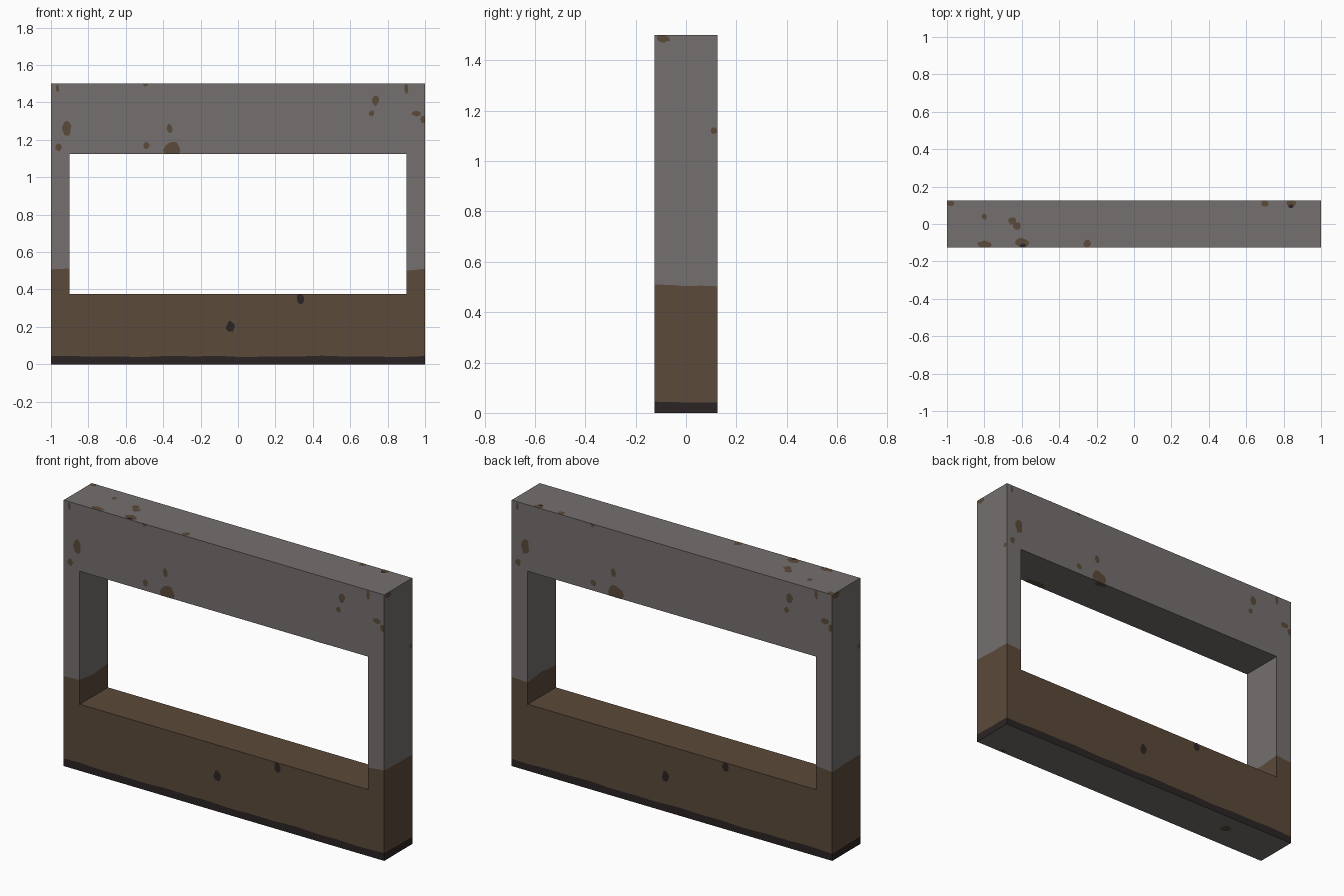
import bpy, bmesh, math, random
from mathutils import Vector

if "Cube" in bpy.data.objects:
    bpy.data.objects.remove(bpy.data.objects["Cube"])

random.seed(4)


def material(name, rgb):
    lin = [((c / 255 + 0.055) / 1.055) ** 2.4 for c in rgb]
    m = bpy.data.materials.new(name)
    m.diffuse_color = (*lin, 1)
    m.use_nodes = True
    m.node_tree.nodes["Principled BSDF"].inputs["Base Color"].default_value = m.diffuse_color
    return m


MATS = [material("concrete grey", (117, 112, 110)),
        material("dirt brown", (91, 74, 58)),
        material("grime black", (44, 36, 36))]


def make_object(name, bm):
    me = bpy.data.meshes.new(name)
    bm.to_mesh(me)
    bm.free()
    ob = bpy.data.objects.new(name, me)
    bpy.context.collection.objects.link(ob)
    for m in MATS:
        me.materials.append(m)
    return ob


# Wall frame: grid of cells minus the window opening, extruded in depth
GRIME, DIRT, D = 0.042, 0.505, 0.125
xs = [-1] + [-0.9 + 0.075 * i for i in range(25)] + [1]
zs = [0, GRIME, 0.375, DIRT, 1.125, 1.5]
bm = bmesh.new()
grid = [[bm.verts.new((x, -D, z)) for z in zs] for x in xs]
for i in range(len(xs) - 1):
    for j in range(len(zs) - 1):
        if j in (2, 3) and 0 < i < len(xs) - 2:
            continue
        bm.faces.new((grid[i][j], grid[i + 1][j], grid[i + 1][j + 1], grid[i][j + 1]))
loose = [v for v in bm.verts if not v.link_faces]
bmesh.ops.delete(bm, geom=loose, context='VERTS')
ext = bmesh.ops.extrude_face_region(bm, geom=bm.faces[:])
for v in ext["geom"]:
    if isinstance(v, bmesh.types.BMVert):
        v.co.y = D
for y in (-0.06, 0, 0.06):
    bmesh.ops.bisect_plane(bm, geom=bm.verts[:] + bm.edges[:] + bm.faces[:],
                           plane_co=(0, y, 0), plane_no=(0, 1, 0))
bmesh.ops.recalc_face_normals(bm, faces=bm.faces[:])

# Dirt bands by height, underside stays clean
for f in bm.faces:
    z = f.calc_center_median().z
    if f.normal.z < -0.5 or z > DIRT:
        f.material_index = 0
    else:
        f.material_index = 2 if z < GRIME else 1

# Uneven band edges
for v in bm.verts:
    wave = math.sin(9 * v.co.x + 20 * v.co.y) + math.sin(23 * v.co.x - 31 * v.co.y)
    if abs(v.co.z - DIRT) < 1e-4:
        v.co.z += 0.004 * wave
    elif abs(v.co.z - GRIME) < 1e-4:
        v.co.z += 0.002 * wave
make_object("window_wall", bm)

# Stains: thin irregular patches clipped to their face
E = D + 0.001
SIDES = {
    "front": (lambda a, b, e: (a, -D - e, b), (0, -1, 0)),
    "back": (lambda a, b, e: (-a, D + e, b), (0, 1, 0)),
    "right": (lambda a, b, e: (1 + e, a, b), (1, 0, 0)),
    "left": (lambda a, b, e: (-1 - e, -a, b), (-1, 0, 0)),
    "top": (lambda a, b, e: (a, b, 1.5 + e), (0, 0, 1)),
    "bottom": (lambda a, b, e: (a, b, -e), (0, 0, -1)),
    "soffit": (lambda a, b, e: (a, b, 1.125 - e), (0, 0, -1)),
}
HEAD = (-1, 1, 1.125, 1.5)
SILL = (-1, 1, 0, 0.375)
FLAT = (-1, 1, -D, D)
END = (-D, D, 0, 1.5)


def patch(bm, side, box, a, b, ra, rb, mat):
    place, normal = SIDES[side]
    pts = []
    for k in range(12):
        t = 2 * math.pi * k / 12
        r = random.uniform(0.85, 1.15)
        p = (min(max(a + ra * r * math.cos(t), box[0]), box[1]),
             min(max(b + rb * r * math.sin(t), box[2]), box[3]))
        if p not in pts:
            pts.append(p)
    f = bm.faces.new([bm.verts.new(place(*p, 0.0008 * mat)) for p in pts])
    f.normal_update()
    if f.normal.dot(Vector(normal)) < 0:
        f.normal_flip()
    f.material_index = mat


head_stains = [(-.35, 1.145, .045, .05), (-.365, 1.26, .015, .023), (-.49, 1.17, .017, .018),
               (-.96, 1.16, .017, .02), (-.915, 1.26, .024, .042), (-.495, 1.5, .015, .015),
               (-.965, 1.475, .008, .02), (.735, 1.41, .02, .026), (.715, 1.34, .015, .017),
               (.9, 1.475, .01, .028), (.955, 1.34, .024, .016), (.99, 1.31, .014, .02)]
sill_spots = [(.335, .35, .02, .027), (-.04, .2, .022, .028)]
top_stains = [(-.8, -.11, .04, .02), (-.8, .04, .013, .015), (-.65, .015, .022, .02),
              (-.625, -.01, .02, .02), (-.6, -.1, .035, .026), (-.25, -.105, .02, .02),
              (.7, .11, .02, .018), (.84, .11, .025, .02), (-.98, .11, .018, .016)]

bm = bmesh.new()
for side in ("front", "back"):
    for s in head_stains:
        patch(bm, side, HEAD, *s, 1)
    for s in sill_spots:
        patch(bm, side, SILL, *s, 2)
for side in ("right", "left"):
    patch(bm, side, END, -.09, 1.485, .028, .014, 1)
    patch(bm, side, END, .11, 1.12, .013, .014, 1)
for s in top_stains:
    patch(bm, "top", FLAT, *s, 1)
patch(bm, "top", FLAT, -.595, -.115, .018, .01, 2)
patch(bm, "top", FLAT, .838, .095, .013, .01, 2)
patch(bm, "bottom", FLAT, -.63, .02, .03, .03, 1)
patch(bm, "bottom", FLAT, .83, -.11, .02, .015, 1)
patch(bm, "soffit", FLAT, .6, -.11, .06, .03, 1)
patch(bm, "soffit", FLAT, .33, .11, .04, .02, 1)
make_object("stains", bm)
